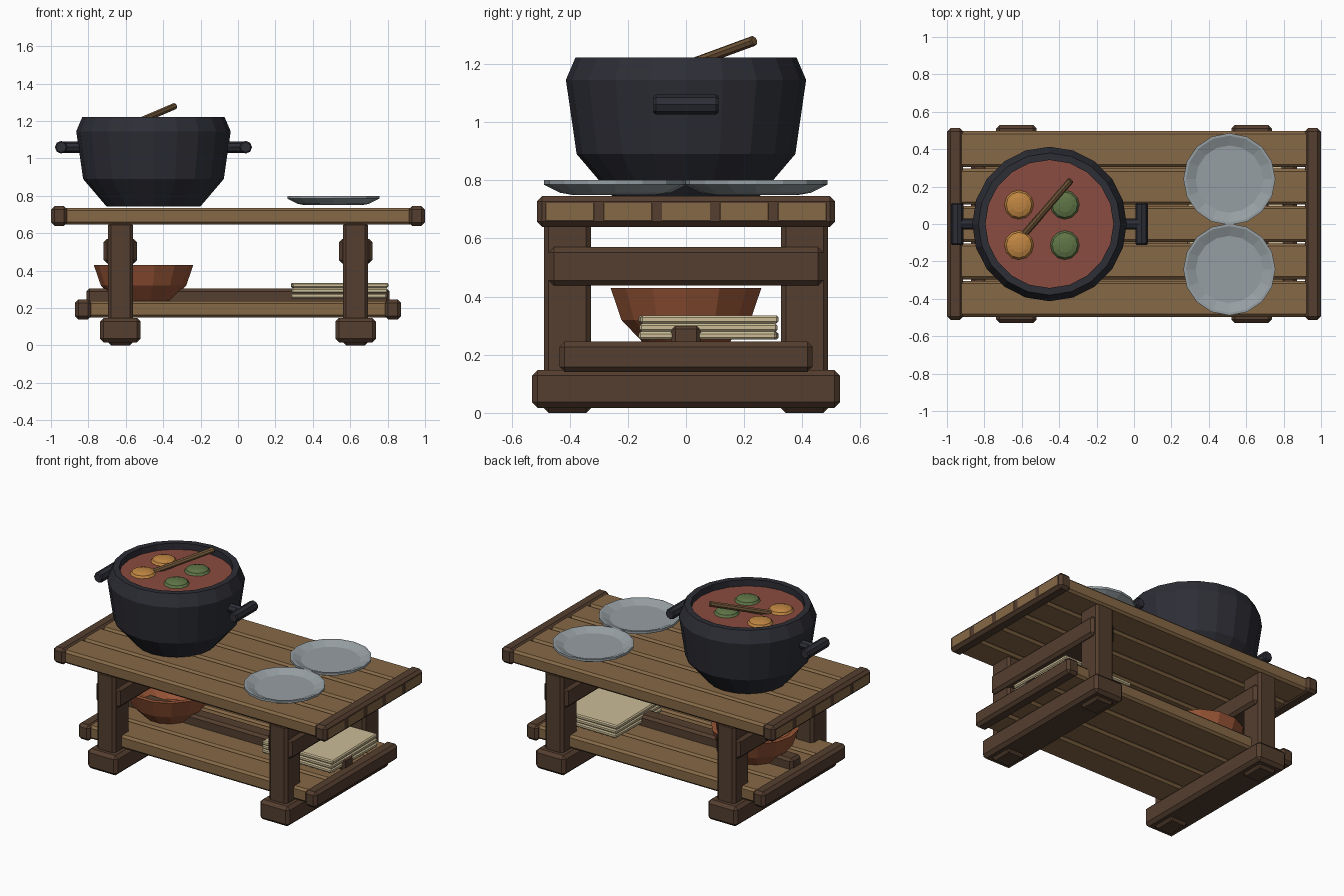
import bpy, bmesh, math
from mathutils import Vector

if "Cube" in bpy.data.objects:
    bpy.data.objects.remove(bpy.data.objects["Cube"])


def material(name, rgb):
    # 8-bit display colour turned into linear values
    lin = [((c / 255 + 0.055) / 1.055) ** 2.4 for c in rgb] + [1]
    m = bpy.data.materials.new(name)
    m.use_nodes = True
    m.diffuse_color = lin
    m.node_tree.nodes["Principled BSDF"].inputs["Base Color"].default_value = lin
    return m


PLANK = material("plank wood", (134, 104, 70))
DARK = material("dark wood", (84, 62, 47))
IRON = material("cast iron", (45, 46, 54))
SOUP = material("red stew", (138, 76, 64))
ORANGE = material("orange vegetable", (192, 134, 66))
GREEN = material("green vegetable", (95, 117, 70))
PLATE = material("pewter", (150, 159, 163))
CLAY = material("terracotta", (150, 84, 54))
CLOTH = material("linen", (203, 188, 150))
STICK = material("spoon wood", (112, 85, 56))


def finish(bm, name, mat):
    bmesh.ops.recalc_face_normals(bm, faces=bm.faces)
    mesh = bpy.data.meshes.new(name)
    bm.to_mesh(mesh)
    bm.free()
    mesh.materials.append(mat)
    ob = bpy.data.objects.new(name, mesh)
    bpy.context.collection.objects.link(ob)
    return ob


def box(name, mat, x, y, z, bevel=0.015, turn=0):
    """Bevelled block from (min, max) ranges."""
    bm = bmesh.new()
    bmesh.ops.create_cube(bm, size=1)
    for v in bm.verts:
        v.co = [v.co[i] * (r[1] - r[0]) for i, r in enumerate((x, y, z))]
    bmesh.ops.bevel(bm, geom=bm.edges[:], offset=bevel, segments=1, affect='EDGES')
    ob = finish(bm, name, mat)
    ob.location = [sum(r) / 2 for r in (x, y, z)]
    ob.rotation_euler.z = turn
    return ob


def lathe(name, mat, profile, sides, center):
    """Turned shape from (radius, height) points, closed at both ends."""
    bm = bmesh.new()
    rings = []
    for r, z in profile:
        rings.append([bm.verts.new((r * math.cos(math.tau * i / sides),
                                    r * math.sin(math.tau * i / sides), z))
                      for i in range(sides)])
    for a, b in zip(rings, rings[1:]):
        for i in range(sides):
            j = (i + 1) % sides
            bm.faces.new((a[i], a[j], b[j], b[i]))
    bm.faces.new(rings[0])
    bm.faces.new(rings[-1])
    ob = finish(bm, name, mat)
    ob.location = center
    return ob


def rod(name, mat, start, end, radius, sides=8):
    a, b = Vector(start), Vector(end)
    n = (b - a).length
    ob = lathe(name, mat, [(radius * 0.8, 0), (radius, radius * 0.25),
                           (radius, n - radius * 0.25), (radius * 0.8, n)], sides, a)
    ob.rotation_euler = (b - a).to_track_quat('Z', 'Y').to_euler()
    return ob


# Table top and lower shelf planks
for i in range(5):
    y = (i - 2) * 0.2
    box(f"top_plank_{i + 1}", PLANK, (-1, 1), (y - 0.096, y + 0.096), (0.647, 0.735), 0.014)
for i in range(4):
    y = (i - 1.5) * 0.208
    box(f"shelf_plank_{i + 1}", PLANK, (-0.85, 0.85), (y - 0.1, y + 0.1), (0.15, 0.238), 0.014)

# Trestle ends, mirrored left and right
for s, side in ((1, "left"), (-1, "right")):
    def span(a, b):
        return tuple(sorted((s * a, s * b)))
    box(f"top_end_cap_{side}", DARK, span(0.913, 0.999), (-0.513, 0.513), (0.64, 0.745), 0.018)
    box(f"shelf_end_cap_{side}", DARK, span(0.785, 0.872), (-0.435, 0.435), (0.14, 0.245), 0.018)
    box(f"foot_{side}", DARK, span(0.52, 0.738), (-0.53, 0.53), (0.017, 0.148), 0.02)
    box(f"cross_beam_{side}", DARK, span(0.54, 0.718), (-0.472, 0.472), (0.438, 0.57), 0.018)
    for t, end in ((-1, "front"), (1, "back")):
        ys = tuple(sorted((t * 0.327, t * 0.488)))
        box(f"{end}_leg_{side}", DARK, span(0.562, 0.695), ys, (0, 0.66), 0.016)
box("stretcher", DARK, (-0.81, 0.81), (-0.052, 0.052), (0.2, 0.305), 0.016)

# Cooking pot with its stew
POT_X = -0.452
lathe("pot", IRON, [(0.25, 0.742), (0.376, 0.89), (0.413, 1.145), (0.38, 1.222),
                    (0.342, 1.222), (0.342, 1.15), (0.3, 1.1)], 20, (POT_X, 0, 0))
lathe("stew", SOUP, [(0.345, 1.13), (0.345, 1.18)], 20, (POT_X, 0, 0))
for s, side in ((1, "left"), (-1, "right")):
    x = POT_X + s * 0.493
    rod(f"pot_handle_{side}", IRON, (x, -0.112, 1.06), (x, 0.112, 1.06), 0.034)
    rod(f"handle_arm_{side}", IRON, (POT_X + s * 0.36, 0, 1.06), (x, 0, 1.06), 0.03)

# Vegetables floating in the stew
for x, mat, word in ((-0.615, ORANGE, "orange"), (-0.37, GREEN, "green")):
    for y, end in ((0.103, "back"), (-0.113, "front")):
        lathe(f"{word}_vegetable_{end}", mat,
              [(0.05, -0.022), (0.078, 0), (0.068, 0.014), (0.04, 0.024), (0.015, 0.027)],
              12, (x, y, 1.18))
rod("spoon_handle", STICK, (-0.6, -0.07, 1.168), (-0.337, 0.235, 1.28), 0.018)

# Plates
for y, end in ((0.24, "back"), (-0.243, "front")):
    lathe(f"plate_{end}", PLATE, [(0.15, 0.75), (0.19, 0.757), (0.246, 0.785), (0.246, 0.8),
                                  (0.232, 0.8), (0.18, 0.777)], 16, (0.51, y, 0))

# Bowl and folded cloths on the shelf
lathe("clay_bowl", CLAY, [(0.15, 0.24), (0.228, 0.32), (0.266, 0.43), (0.236, 0.43),
                          (0.2, 0.33), (0.13, 0.275)], 14, (-0.505, 0, 0))
for i in range(3):
    z = 0.252 + i * 0.028
    box(f"folded_cloth_{i + 1}", CLOTH, (0.286, 0.8), (-0.16, 0.315), (z, z + 0.027),
        0.007, (i - 1) * 0.015)
